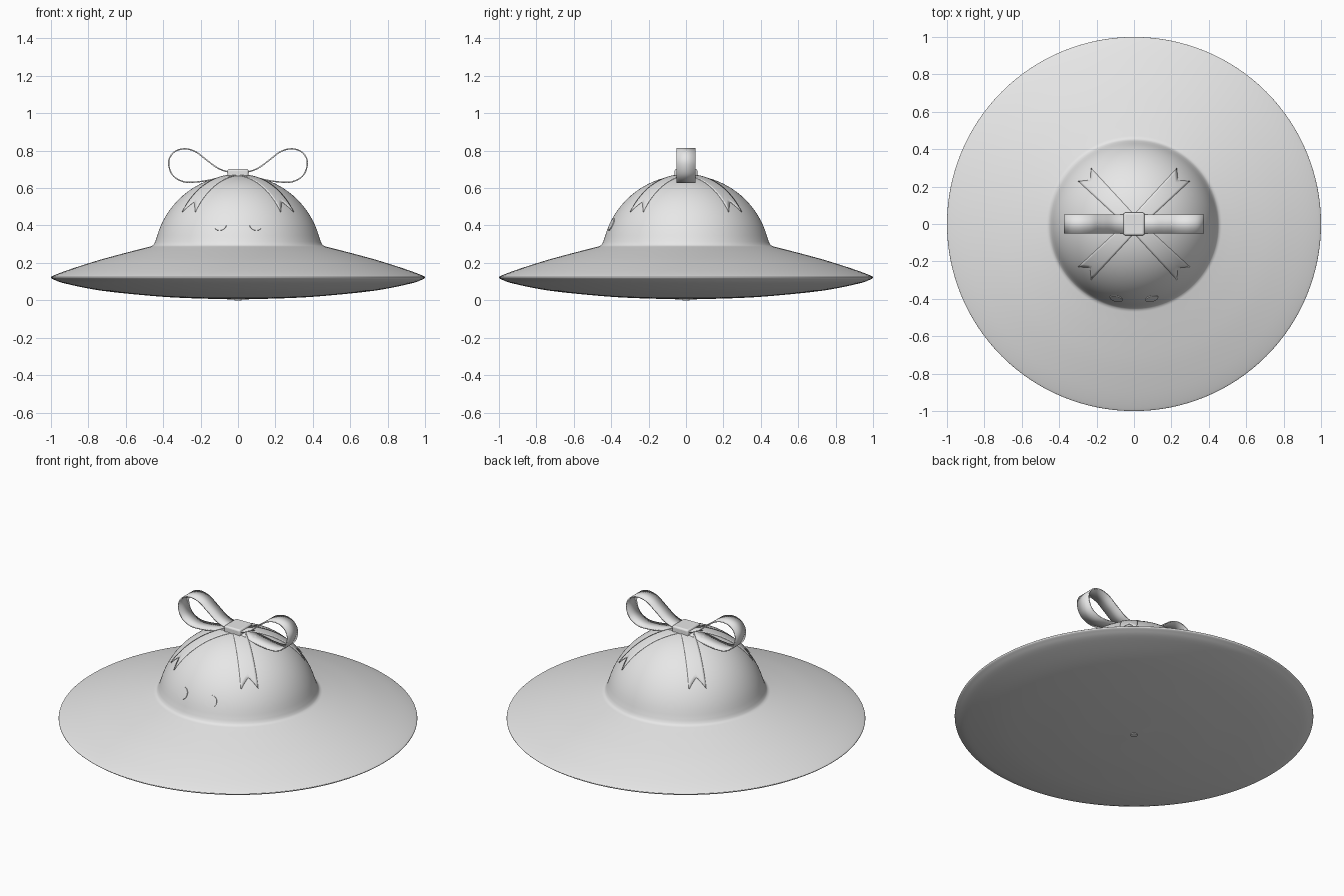
import bpy, bmesh, math
from mathutils import Vector

if "Cube" in bpy.data.objects:
    bpy.data.objects.remove(bpy.data.objects["Cube"])

grey = bpy.data.materials.new("light grey")
grey.diffuse_color = (0.8, 0.8, 0.8, 1)
grey.use_nodes = True
grey.node_tree.nodes["Principled BSDF"].inputs["Base Color"].default_value = grey.diffuse_color
R, ZC = 0.45, 0.22            # crown sphere radius and centre height


def crown(x, y, lift=0.0):
    """Point on the crown above (x, y), pushed out by lift."""
    n = Vector((x, y, math.sqrt(R * R - x * x - y * y))) / R
    return Vector((0, 0, ZC)) + n * (R + lift)


def smooth_path(pts, steps=6):
    """Catmull-Rom points through pts."""
    p = [Vector(q) for q in pts]
    p = [2 * p[0] - p[1]] + p + [2 * p[-1] - p[-2]]
    out = []
    for i in range(1, len(p) - 2):
        a, b, c, d = p[i - 1:i + 3]
        for k in range(steps):
            t = k / steps
            out.append(0.5 * (2 * b + (c - a) * t + (2 * a - 5 * b + 4 * c - d) * t * t
                              + (3 * b - a - 3 * c + d) * t ** 3))
    return out + [p[-2]]


def make(name, verts, faces, thick=0.0, angle=40):
    me = bpy.data.meshes.new(name)
    me.from_pydata([tuple(v) for v in verts], [], faces)
    bm = bmesh.new()
    bm.from_mesh(me)
    bmesh.ops.remove_doubles(bm, verts=bm.verts, dist=1e-5)
    bmesh.ops.recalc_face_normals(bm, faces=bm.faces)
    bm.to_mesh(me)
    bm.free()
    me.materials.append(grey)
    ob = bpy.data.objects.new(name, me)
    bpy.context.collection.objects.link(ob)
    if thick:
        mod = ob.modifiers.new("thickness", 'SOLIDIFY')
        mod.thickness = thick
        mod.offset = 0
    bpy.ops.object.select_all(action='DESELECT')
    ob.select_set(True)
    bpy.context.view_layer.objects.active = ob
    bpy.ops.object.shade_smooth_by_angle(angle=math.radians(angle))
    return ob


def grid_faces(rows, cols):
    return [(i * cols + j, i * cols + j + 1, (i + 1) * cols + j + 1, (i + 1) * cols + j)
            for i in range(rows - 1) for j in range(cols - 1)]


# Hat body: underside, thin rim, sloping brim, round crown
brim = smooth_path([(0, 0.004), (0.3, 0.013), (0.5, 0.027), (0.74, 0.053), (0.925, 0.09),
                    (0.985, 0.111), (1.0, 0.122), (0.985, 0.133), (0.9, 0.165), (0.75, 0.213),
                    (0.6, 0.254), (0.49, 0.282), (0.46, 0.291), (0.447, 0.305), (0.437, 0.33)], 5)
a0 = math.acos(0.437 / R) + 0.04
dome = [Vector((R * math.cos(a), ZC + R * math.sin(a)))
        for a in (a0 + (math.pi / 2 - a0) * k / 20 for k in range(21))]
profile = brim + dome
SEG = 128
verts = [(p.x * math.cos(2 * math.pi * j / SEG), p.x * math.sin(2 * math.pi * j / SEG), p.y)
         for p in profile for j in range(SEG + 1)]
make("hat_body", verts, grid_faces(len(profile), SEG + 1), angle=60)

# Small flat button under the centre of the brim
verts = [(0.02 * math.cos(k * math.pi / 8), 0.02 * math.sin(k * math.pi / 8), z)
         for z in (0, 0.008) for k in range(16)]
make("base_button", verts, [tuple(range(16)), tuple(range(16, 32))]
     + [(k, (k + 1) % 16, 16 + (k + 1) % 16, 16 + k) for k in range(16)])

# Four ribbon tails with forked ends, lying on the crown
for name, deg in (("back_right", 45), ("back_left", 135), ("front_left", 225), ("front_right", 315)):
    c, s = math.cos(math.radians(deg)), math.sin(math.radians(deg))
    verts = []
    for i in range(17):
        for j in range(9):
            u = j / 4 - 1
            t = 0.02 + (0.33 + 0.04 * abs(u) - 0.02) * i / 16
            w = u * (0.035 + 0.014 * i / 16)
            verts.append(crown(t * c - w * s, t * s + w * c, 0.001))
    make("ribbon_tail_" + name, verts, grid_faces(17, 9), 0.006)

# Two round eyes on the front of the crown
for side, name in ((-1, "left"), (1, "right")):
    n = Vector((side * 0.095, 0, 0.405 - ZC))
    n.y = -math.sqrt(R * R - n.x ** 2 - n.z ** 2)
    n.normalize()
    e1 = n.cross(Vector((0, 0, 1))).normalized()
    e2 = n.cross(e1)
    verts = []
    for rad, lift in ((0, 0.004), (0.02, 0.004), (0.035, 0.004), (0.036, -0.004)):
        for j in range(33):
            a = 2 * math.pi * j / 32
            d = (n * R + e1 * rad * math.cos(a) + e2 * rad * math.sin(a)).normalized()
            verts.append(Vector((0, 0, ZC)) + d * (R + lift))
    make("eye_" + name, verts, grid_faces(4, 33))

# Bow loops: a thin band following a teardrop path, mirrored
loop = smooth_path([(0.0, 0.682), (0.05, 0.686), (0.11, 0.708), (0.17, 0.752), (0.23, 0.796),
                    (0.29, 0.81), (0.345, 0.79), (0.371, 0.738), (0.35, 0.67), (0.29, 0.634),
                    (0.21, 0.634), (0.12, 0.65), (0.05, 0.669), (0.0, 0.674)])
for side, name in ((-1, "left"), (1, "right")):
    verts = [(side * p.x, y, p.y) for p in loop for y in (-0.05, 0.05)]
    make("bow_loop_" + name, verts, grid_faces(len(loop), 2), 0.007)

# Knot wrapped over the middle of the bow
bpy.ops.mesh.primitive_cube_add(size=1, location=(0, 0, 0.68))
knot = bpy.context.object
knot.name = "bow_knot"
knot.scale = (0.112, 0.122, 0.044)
bpy.ops.object.transform_apply(location=False, rotation=False, scale=True)
knot.data.materials.append(grey)
bev = knot.modifiers.new("rounding", 'BEVEL')
bev.width, bev.segments = 0.01, 3
bpy.ops.object.shade_smooth_by_angle(angle=math.radians(40))
